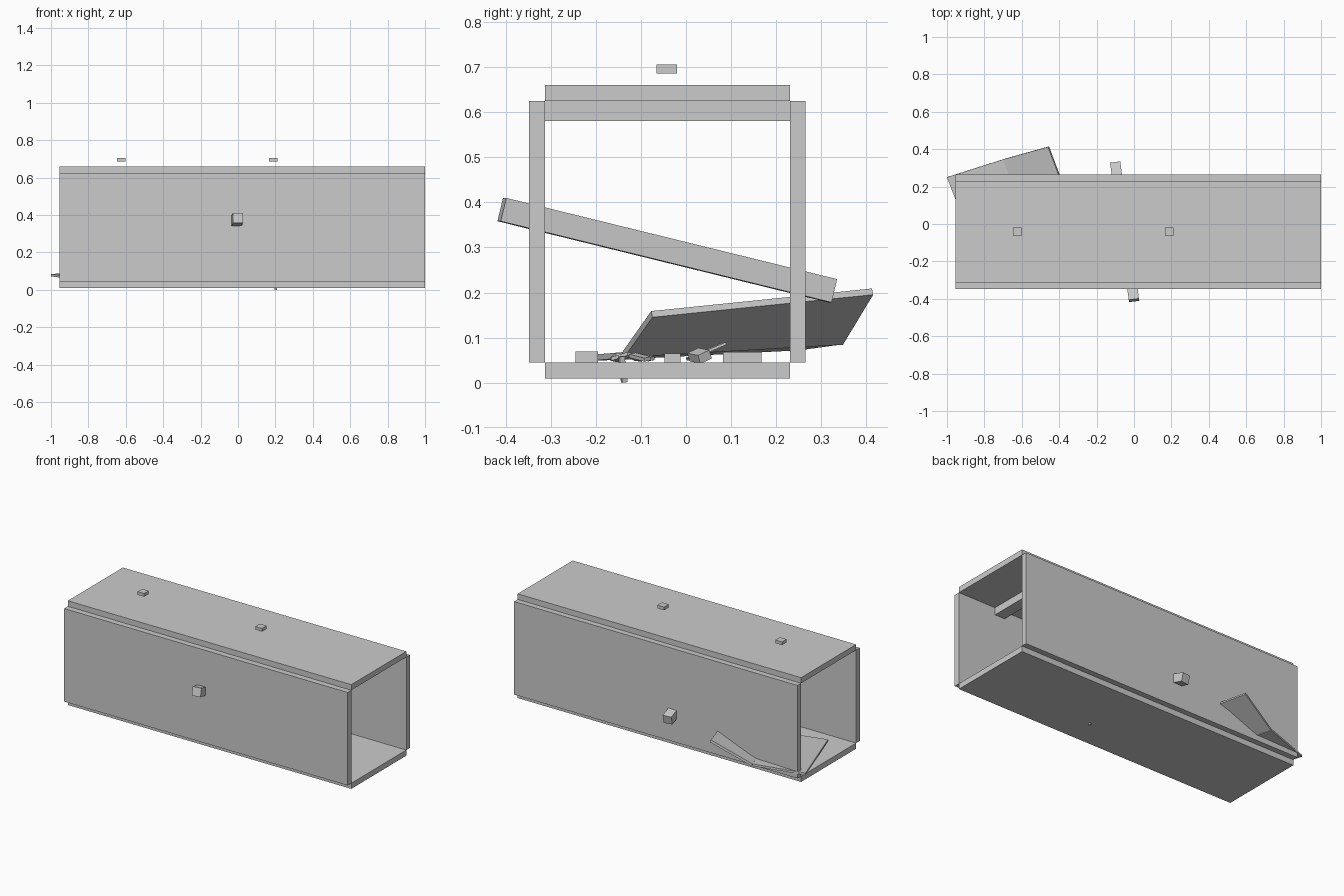
import bpy, math, random
from mathutils import Vector, Matrix, Euler

if "Cube" in bpy.data.objects:
    bpy.data.objects.remove(bpy.data.objects["Cube"])

random.seed(4)
grey = bpy.data.materials.new("plain grey")
grey.diffuse_color = (0.6, 0.6, 0.6, 1)
grey.use_nodes = True
grey.node_tree.nodes["Principled BSDF"].inputs["Base Color"].default_value = grey.diffuse_color

FACES = [(0, 1, 2, 3), (7, 6, 5, 4), (0, 4, 5, 1), (1, 5, 6, 2), (2, 6, 7, 3), (3, 7, 4, 0)]


def hexa(name, lower, upper):
    """Six-sided solid from two matching quads."""
    mesh = bpy.data.meshes.new(name)
    mesh.from_pydata([tuple(v) for v in lower + upper], [],
                     [tuple(reversed(f)) if i < 2 else f for i, f in enumerate(FACES)])
    mesh.materials.append(grey)
    ob = bpy.data.objects.new(name, mesh)
    bpy.context.collection.objects.link(ob)
    return ob


def box(name, x, y, z, matrix=Matrix.Identity(4)):
    quad = [(x[0], y[0]), (x[1], y[0]), (x[1], y[1]), (x[0], y[1])]
    return hexa(name, [matrix @ Vector((a, b, z[0])) for a, b in quad],
                [matrix @ Vector((a, b, z[1])) for a, b in quad])


def slab(name, corners, thick):
    """Thin tilted sheet; corners are the top face, counter-clockwise."""
    top = [Vector(c) for c in corners]
    n = (top[1] - top[0]).cross(top[3] - top[0]).normalized()
    return hexa(name, [v - n * thick for v in top], top)


def chunk(name, centre, size, rot=(0, 0, 0)):
    m = Matrix.Translation(centre) @ Euler(rot).to_matrix().to_4x4()
    h = [s / 2 for s in size]
    return box(name, (-h[0], h[0]), (-h[1], h[1]), (-h[2], h[2]), m)


# corridor shell, open at both ends
X = (-0.955, 1.0)
Y = (-0.312, 0.23)
box("floor", X, Y, (0.01, 0.045))
box("ceiling", X, Y, (0.625, 0.66))
box("front_wall", X, (-0.348, Y[0]), (0.045, 0.625))
box("back_wall", X, (Y[1], 0.265), (0.045, 0.625))

# beams across the underside of the ceiling
for i in range(4):
    x = 0.705 - i * 0.455
    box(f"ceiling_beam_{i + 1}", (x - 0.035, x + 0.035), Y, (0.58, 0.625))

# small blocks floating above the roof
for i, x in enumerate((-0.625, 0.188)):
    box(f"roof_block_{i + 1}", (x - 0.023, x + 0.023), (-0.065, -0.02), (0.685, 0.705))

# fallen beam poking through both walls
a, b = Vector((0.0, -0.408, 0.384)), Vector((-0.1, 0.325, 0.204))
d = (b - a).normalized()
s = d.cross(Vector((0, 0, 1))).normalized() * 0.0275
u = s.normalized().cross(d) * 0.0265
ends = [[p - s - u, p + s - u, p + s + u, p - s + u] for p in (a, b)]
hexa("fallen_beam", ends[1], ends[0])

# broken panel: raised half and flat half
slab("broken_panel_raised", [(-0.70, 0.345, 0.098), (-0.515, -0.14, 0.07),
                             (-0.275, -0.077, 0.159), (-0.46, 0.412, 0.209)], 0.015)
slab("broken_panel_flat", [(-1.0, 0.25, 0.085), (-0.815, -0.235, 0.06),
                           (-0.515, -0.14, 0.068), (-0.70, 0.345, 0.098)], 0.013)

# rubble on the floor
chunk("rubble_block_1", (0.35, -0.22, 0.057), (0.06, 0.05, 0.024))
chunk("rubble_block_2", (0.1, 0.125, 0.057), (0.09, 0.085, 0.023))
chunk("rubble_block_3", (-0.15, -0.03, 0.055), (0.04, 0.035, 0.02))
chunk("rubble_block_4", (0.45, 0.03, 0.06), (0.05, 0.03, 0.02), (0.4, 0.1, 0.5))
chunk("leaning_shard", (0.0, 0.045, 0.07), (0.06, 0.09, 0.006), (0.4, 0, 0.1))
chunk("sunken_shard", (0.205, -0.14, 0.03), (0.012, 0.012, 0.058), (0.15, 0.1, 0.3))
for i in range(6):
    chunk(f"splinter_{i + 1}",
          (random.uniform(-0.3, 0.4), random.uniform(-0.16, -0.09), 0.057),
          (0.06, 0.018, 0.008),
          (random.uniform(-0.3, 0.3), random.uniform(-0.25, 0.25), random.uniform(0, math.pi)))
